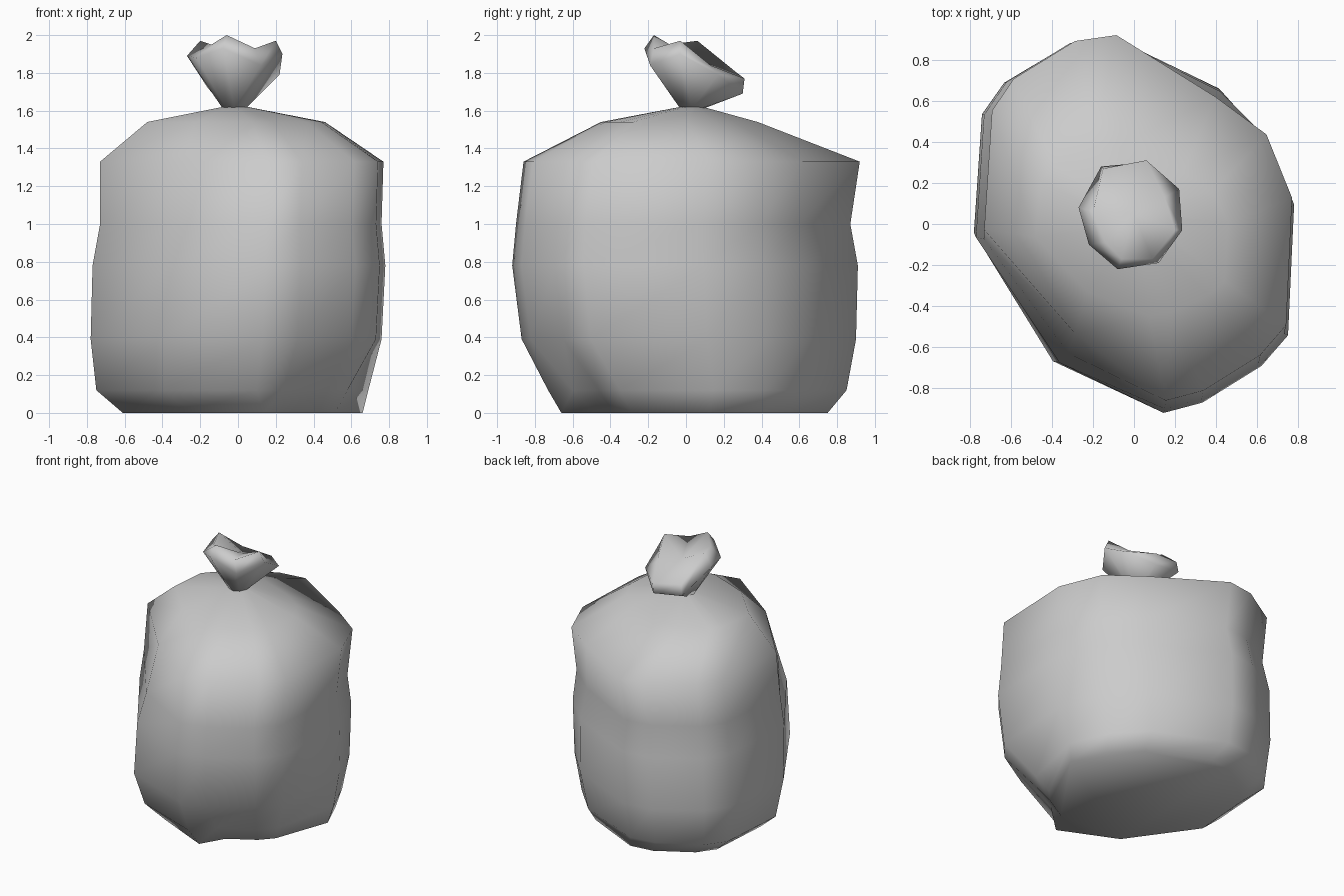
import bpy, bmesh
from math import cos, sin, pi

if "Cube" in bpy.data.objects:
    bpy.data.objects.remove(bpy.data.objects["Cube"])


def loft(name, rings, top=None):
    bm = bmesh.new()
    vr = [[bm.verts.new(p) for p in r] for r in rings]
    n = len(vr[0])
    for a, b in zip(vr, vr[1:]):
        for i in range(n):
            j = (i + 1) % n
            bm.faces.new((a[i], a[j], b[j], b[i]))
    bm.faces.new(vr[0][::-1])
    if top:
        c = bm.verts.new(top)
        for i in range(n):
            bm.faces.new((vr[-1][i], vr[-1][(i + 1) % n], c))
    else:
        bm.faces.new(vr[-1])
    bmesh.ops.recalc_face_normals(bm, faces=bm.faces)
    for f in bm.faces:
        f.smooth = True
    me = bpy.data.meshes.new(name)
    bm.to_mesh(me)
    bm.free()
    ob = bpy.data.objects.new(name, me)
    bpy.context.collection.objects.link(ob)
    return ob


# Lumpy bag cross-section seen from above
outline = [(.78, .10), (.65, .42), (.43, .67), (-.11, .92), (-.32, .89),
           (-.63, .70), (-.74, .54), (-.78, -.06), (-.39, -.71),
           (.14, -.92), (.33, -.87), (.62, -.69), (.75, -.54)]

# Height, x range, y range, pull-in of the slack corners, pull-in of front right corner
levels = [(0.00, -.61, .66, -.66, .75, .95, .80),
          (0.12, -.75, .69, -.73, .85, 1.0, .88),
          (0.39, -.78, .76, -.87, .90, 1.0, 1.0),
          (0.78, -.77, .78, -.92, .91, .95, 1.0),
          (1.00, -.73, .76, -.90, .87, .90, 1.0),
          (1.33, -.73, .77, -.86, .92, .82, 1.0),
          (1.54, -.48, .46, -.45, .38, .92, 1.0),
          (1.62, -.08, .05, -.03, .09, 1.0, 1.0)]


def fit(level):
    z, x0, x1, y0, y1, pinch, corner = level
    pull = {8: pinch, 2: (1 + pinch) / 2, 10: corner, 11: corner, 12: corner}
    pts = []
    for i, (x, y) in enumerate(outline):
        k = pull.get(i, 1)
        u, v = (x * k + .78) / 1.56, (y * k + .92) / 1.84
        pts.append((x0 + u * (x1 - x0), y0 + v * (y1 - y0), z))
    return pts


loft("bag_body", [fit(l) for l in levels])

# Gathered, tilted tuft above the tie, with creased rim
rim = [(.20, -.03, 1.97), (.15, .13, 1.84), (.06, .31, 1.77), (-.15, .27, 1.80),
       (-.20, .06, 1.97), (-.14, -.09, 1.95), (-.06, -.17, 2.0), (.09, -.17, 1.93)]
belly = [(.235, -.03, 1.90), (.22, .17, 1.79), (.06, .30, 1.69), (-.16, .28, 1.72),
         (-.27, .08, 1.89), (-.22, -.10, 1.88), (-.08, -.22, 1.93), (.12, -.19, 1.84)]
neck = [(-.02 + .06 * cos(i * pi / 4), .03 + .06 * sin(i * pi / 4), 1.61)
        for i in range(8)]
loft("bag_tuft", [neck, belly, rim], (0, .05, 1.87))
